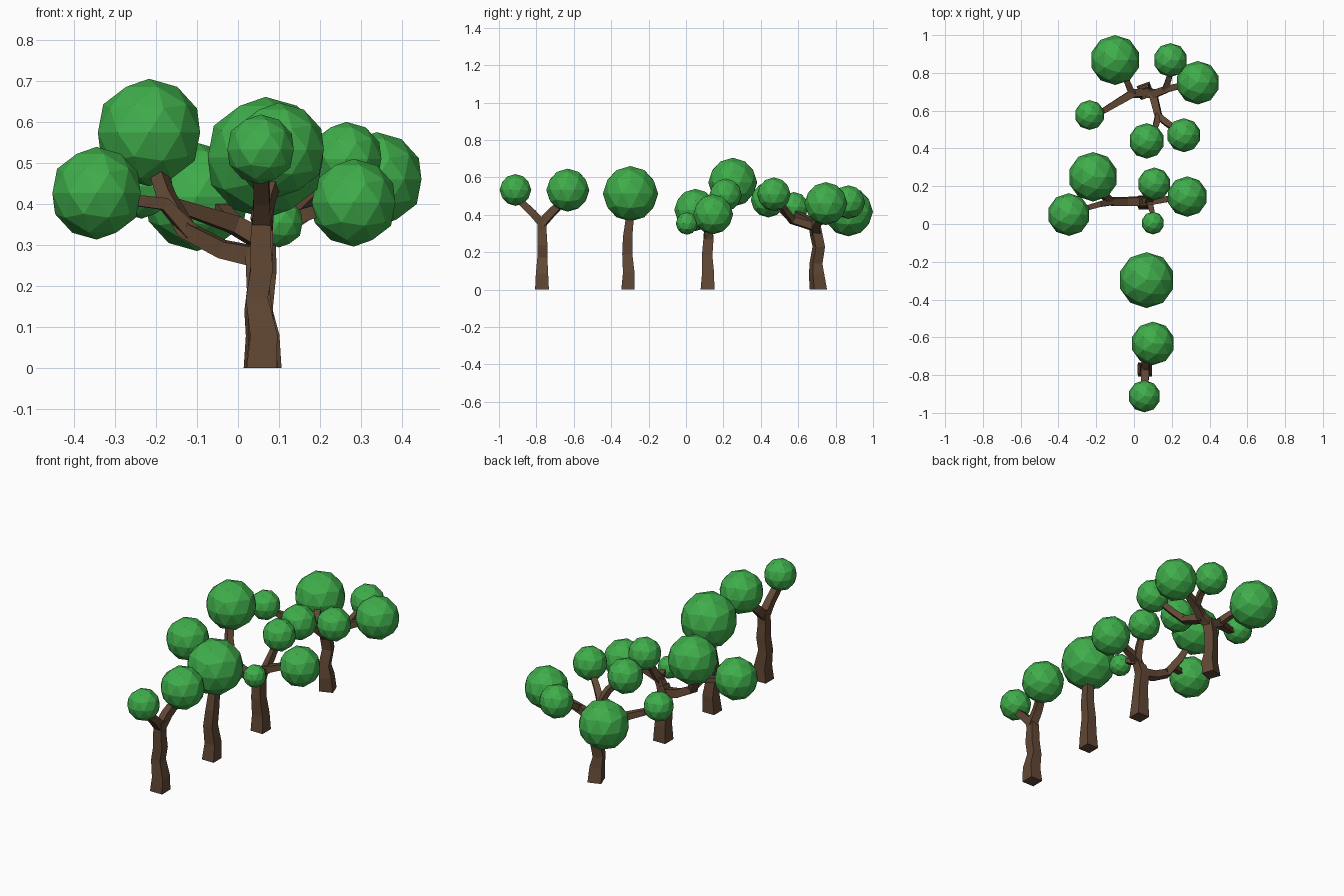
import bpy, bmesh, math
from mathutils import Vector


def material(name, color):
    m = bpy.data.materials.new(name)
    m.diffuse_color = color
    return m


BARK = material("bark", (0.12, 0.065, 0.035, 1))
LEAF = material("leaf", (0.05, 0.42, 0.07, 1))


def add_object(name, bm, mat):
    me = bpy.data.meshes.new(name)
    bm.to_mesh(me)
    bm.free()
    me.materials.append(mat)
    ob = bpy.data.objects.new(name, me)
    bpy.context.collection.objects.link(ob)


def square_tube(bm, path, ref):
    """Sweep a tapering square along path points (x, y, z, half_width)."""
    pts = [Vector(p[:3]) for p in path]
    last = len(pts) - 1
    rings = []
    for i, p in enumerate(pts):
        d = (pts[min(i + 1, last)] - pts[max(i - 1, 0)]).normalized()
        if i == 0 and p.z == 0:
            d = Vector((0, 0, 1))           # flat foot on the ground
        u = (ref - d * ref.dot(d)).normalized()
        v = d.cross(u)
        h = path[i][3]
        rings.append([bm.verts.new(p + u * a * h + v * b * h)
                      for a, b in ((1, 1), (-1, 1), (-1, -1), (1, -1))])
    for r0, r1 in zip(rings, rings[1:]):
        for k in range(4):
            n = (k + 1) % 4
            bm.faces.new((r0[k], r0[n], r1[n], r1[k]))
    bm.faces.new(rings[0][::-1])
    bm.faces.new(rings[-1])


def tree(name, trunk, branches, balls, twist=0):
    # trunk and boughs
    bm = bmesh.new()
    t = math.radians(twist)
    square_tube(bm, trunk, Vector((math.cos(t), math.sin(t), 0)))
    for b in branches:
        d = Vector(b[-1][:3]) - Vector(b[0][:3])
        square_tube(bm, b, Vector((-d.y, d.x, 0)).normalized())
    bmesh.ops.recalc_face_normals(bm, faces=bm.faces[:])
    add_object(name + "_trunk", bm, BARK)
    # faceted leaf balls
    for i, (x, y, z, r) in enumerate(balls):
        bm = bmesh.new()
        bmesh.ops.create_icosphere(bm, subdivisions=2, radius=r)
        bmesh.ops.translate(bm, verts=bm.verts[:], vec=(x, y, z))
        add_object(f"{name}_foliage_{i + 1}", bm, LEAF)


# Front tree: simple fork
tree("forked_tree",
     [(.058, -.77, 0, .037), (.063, -.77, .08, .033), (.046, -.768, .17, .027),
      (.058, -.768, .24, .027), (.055, -.77, .32, .024), (.06, -.77, .39, .023)],
     [[(.057, -.765, .35, .023), (.058, -.82, .41, .02), (.055, -.905, .49, .018)],
      [(.057, -.775, .35, .023), (.065, -.72, .41, .021), (.09, -.65, .48, .019)]],
     [(.10, -.632, .532, .115), (.055, -.912, .533, .085)])

# Second tree: single ball
tree("single_tree",
     [(.055, -.31, 0, .036), (.06, -.306, .09, .031), (.05, -.314, .19, .027),
      (.06, -.312, .28, .025), (.064, -.303, .36, .022), (.067, -.295, .5, .02)],
     [],
     [(.067, -.297, .513, .148)])

# Third tree: long left bough plus short right boughs
tree("spreading_tree",
     [(.06, .115, 0, .037), (.058, .118, .09, .032), (.05, .113, .18, .028),
      (.045, .12, .27, .027), (.06, .12, .31, .024)],
     [[(.05, .12, .27, .024), (-.04, .12, .29, .021), (-.125, .12, .335, .02),
       (-.175, .17, .42, .018), (-.21, .23, .52, .015)],
      [(-.115, .12, .33, .019), (-.18, .105, .40, .015), (-.3, .07, .415, .013)],
      [(.05, .12, .28, .023), (.085, .12, .345, .02), (.165, .13, .375, .016),
       (.25, .148, .40, .014)],
      [(.08, .12, .33, .019), (.095, .155, .40, .016), (.107, .2, .48, .013)],
      [(.08, .12, .33, .018), (.095, .07, .35, .013), (.105, .02, .355, .01)]],
     [(-.217, .25, .574, .131), (-.345, .05, .426, .113), (.107, .212, .507, .087),
      (.282, .145, .403, .107), (.1, .005, .354, .06)])

# Rear tree: six balls on a twice split crown
tree("branching_tree",
     [(.06, .708, 0, .036), (.06, .698, .08, .032), (.05, .695, .14, .027),
      (.06, .71, .23, .026), (.06, .695, .30, .026), (.06, .69, .34, .024)],
     [[(.06, .695, .31, .023), (-.01, .69, .35, .021), (-.16, .6, .40, .015),
       (-.215, .58, .43, .013)],
      [(-.01, .69, .35, .018), (-.035, .75, .38, .016), (-.08, .84, .41, .014)],
      [(.06, .695, .31, .023), (.11, .69, .345, .021), (.175, .715, .385, .018),
       (.3, .745, .44, .014)],
      [(.165, .71, .38, .016), (.185, .77, .42, .015), (.195, .85, .46, .013)],
      [(.1, .69, .335, .021), (.13, .57, .37, .018), (.18, .53, .42, .016),
       (.25, .485, .49, .013)],
      [(.13, .575, .368, .017), (.115, .52, .42, .015), (.075, .45, .47, .013)]],
     [(-.10, .868, .417, .132), (.193, .868, .468, .09), (.338, .748, .46, .115),
      (-.235, .577, .443, .079), (.067, .44, .48, .094), (.264, .47, .51, .09)],
     twist=20)
